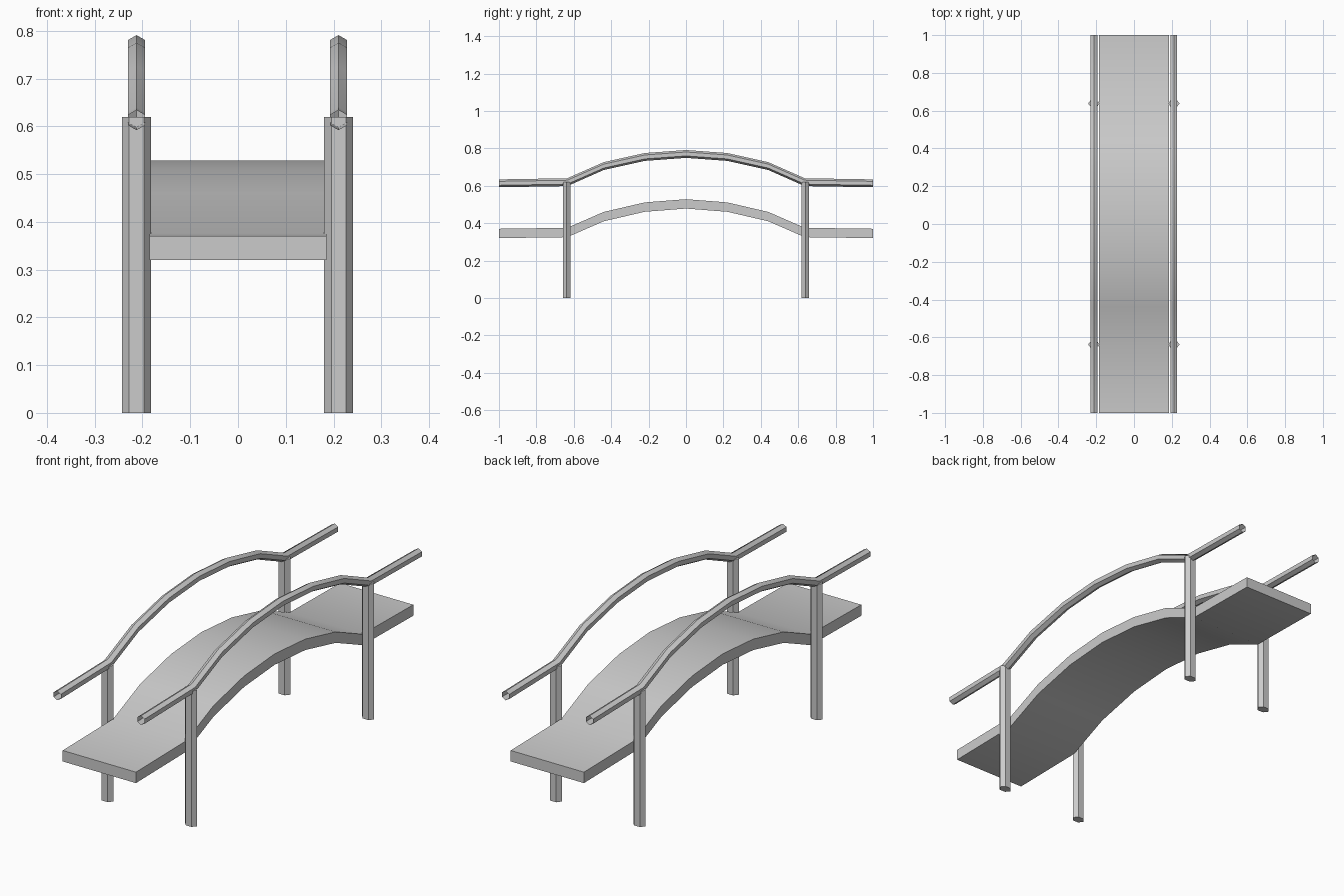
import bpy, bmesh, math

if "Cube" in bpy.data.objects:
    bpy.data.objects.remove(bpy.data.objects["Cube"])

# Half of the arch path: (y, deck top z, rail centre z)
HALF = [(0.0, 0.528, 0.770), (0.22, 0.511, 0.754), (0.44, 0.460, 0.705),
        (0.635, 0.375, 0.619), (1.0, 0.370, 0.613)]
PATH = [(-y, d, r) for y, d, r in HALF[:0:-1]] + HALF


def loft(name, rings, cap=True):
    """Skin a list of equally sized closed rings."""
    bm = bmesh.new()
    rows = [[bm.verts.new(p) for p in ring] for ring in rings]
    n = len(rows[0])
    for a, b in zip(rows, rows[1:]):
        for i in range(n):
            j = (i + 1) % n
            bm.faces.new((a[i], a[j], b[j], b[i]))
    if cap:
        bm.faces.new(rows[0][::-1])
        bm.faces.new(rows[-1])
    bmesh.ops.recalc_face_normals(bm, faces=bm.faces)
    mesh = bpy.data.meshes.new(name)
    bm.to_mesh(mesh)
    bm.free()
    obj = bpy.data.objects.new(name, mesh)
    bpy.context.collection.objects.link(obj)
    bpy.ops.object.select_all(action='DESELECT')
    obj.select_set(True)
    bpy.context.view_layer.objects.active = obj
    bpy.ops.object.shade_smooth_by_angle(angle=math.radians(30))
    return obj


def hexagon(ru, rv, start=0.0):
    angles = [start + k * math.pi / 3 for k in range(6)]
    return [(ru * math.cos(a), rv * math.sin(a)) for a in angles]


# Arched walkway slab
W, T = 0.185, 0.05
loft("deck", [[(-W, y, z - T), (W, y, z - T), (W, y, z), (-W, y, z)]
              for y, z, _ in PATH])

for side, x0 in (("left", -0.2125), ("right", 0.2105)):
    # Hexagonal handrail tube, open at both ends
    loft(side + "_handrail",
         [[(x0 + u, y, z + v) for u, v in hexagon(0.021, 0.021, math.pi / 2)]
          for y, _, z in PATH], cap=False)
    # Flattened hexagonal posts
    for end, y0 in (("front", -0.638), ("back", 0.638)):
        loft(f"{end}_{side}_post",
             [[(x0 + u, y0 + v, z) for u, v in hexagon(0.0305, 0.0225)]
              for z in (0.0, 0.62)])
